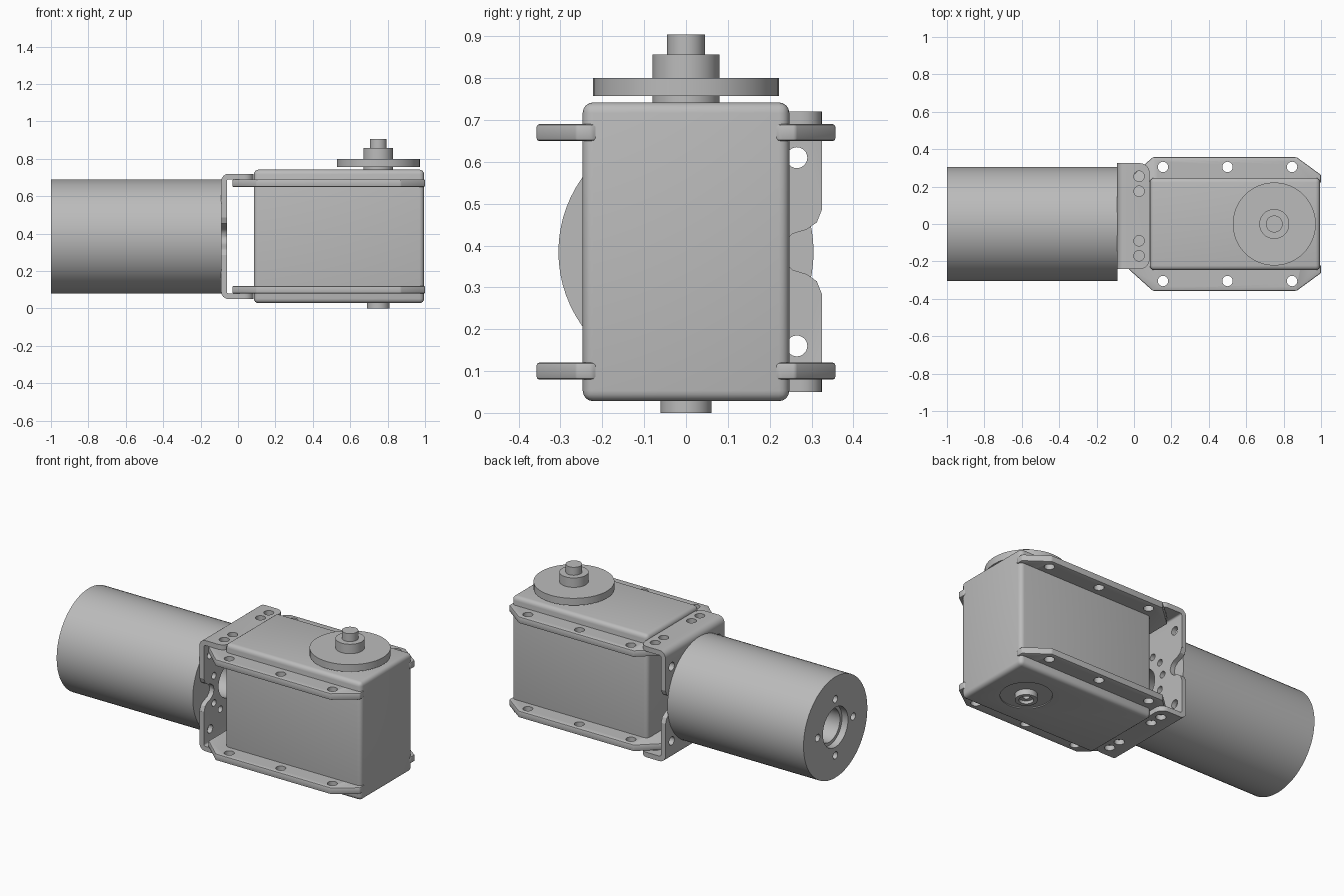
import bpy, bmesh, math

if "Cube" in bpy.data.objects:
    bpy.data.objects.remove(bpy.data.objects["Cube"])

GREY = bpy.data.materials.new("light_grey_metal")
GREY.use_nodes = True
COLOUR = (0.5, 0.5, 0.5, 1)
GREY.diffuse_color = COLOUR
GREY.node_tree.nodes["Principled BSDF"].inputs["Base Color"].default_value = COLOUR


def arc(cx, cy, r, start=0, end=360, n=40):
    """Points on an arc; a full turn leaves out the repeated end point."""
    steps = n if end - start == 360 else n - 1
    return [(cx + r * math.cos(math.radians(start + (end - start) * i / steps)),
             cy + r * math.sin(math.radians(start + (end - start) * i / steps)))
            for i in range(n)]


def place(axis, a, b, h):
    return {"x": (h, a, b), "y": (a, h, b), "z": (a, b, h)}[axis]


def prisms(name, outlines, axis, lo, hi):
    """Extrude one or more closed outlines along an axis into one object."""
    bm = bmesh.new()
    for pts in outlines:
        low = [bm.verts.new(place(axis, a, b, lo)) for a, b in pts]
        high = [bm.verts.new(place(axis, a, b, hi)) for a, b in pts]
        bm.faces.new(low)
        bm.faces.new(high)
        for i in range(len(pts)):
            j = (i + 1) % len(pts)
            bm.faces.new((low[i], low[j], high[j], high[i]))
    bmesh.ops.recalc_face_normals(bm, faces=bm.faces)
    mesh = bpy.data.meshes.new(name)
    bm.to_mesh(mesh)
    bm.free()
    mesh.materials.append(GREY)
    obj = bpy.data.objects.new(name, mesh)
    bpy.context.collection.objects.link(obj)
    return obj


def activate(obj):
    bpy.ops.object.select_all(action="DESELECT")
    obj.select_set(True)
    bpy.context.view_layer.objects.active = obj


def bevel(obj, width, segments):
    mod = obj.modifiers.new("rounded_edges", "BEVEL")
    mod.width, mod.segments = width, segments
    activate(obj)
    bpy.ops.object.modifier_apply(modifier=mod.name)


def cut(obj, outlines, axis, lo, hi):
    cutter = prisms("cutter", outlines, axis, lo, hi)
    cutter.hide_render = True
    mod = obj.modifiers.new("cut", "BOOLEAN")
    mod.operation, mod.solver, mod.object = "DIFFERENCE", "EXACT", cutter
    activate(obj)
    bpy.ops.object.modifier_apply(modifier=mod.name)
    bpy.data.objects.remove(cutter)


def smooth(obj):
    activate(obj)
    bpy.ops.object.shade_smooth_by_angle(angle=math.radians(32))


def box(a0, a1, b0, b1):
    return [(a0, b0), (a1, b0), (a1, b1), (a0, b1)]


AXIS_X, MID_Z, MID_Y = 0.75, 0.385, 0.0425
parts = []

# Gearbox housing with a shallow round recess underneath
housing = prisms("gearbox_housing", [box(0.085, 0.995, -0.247, 0.247)], "z", 0.028, 0.742)
bevel(housing, 0.025, 4)
cut(housing, [arc(AXIS_X, 0, 0.14)], "z", 0, 0.034)
parts.append(housing)

# Two mounting flanges with six holes each
half = [(-0.03, 0.24), (0.1, 0.357), (0.87, 0.357), (1, 0.262), (1, 0.225), (0.985, 0.2)]
outline = half + [(x, -y) for x, y in reversed(half)]
for name, z in (("lower_flange", 0.08), ("upper_flange", 0.65)):
    flange = prisms(name, [outline], "z", z, z + 0.04)
    bevel(flange, 0.006, 2)
    cut(flange, [arc(x, y, 0.028, n=24) for x in (0.155, 0.5, 0.845)
                 for y in (-0.305, 0.305)], "z", z - 0.1, z + 0.1)
    parts.append(flange)

# Output shaft stack
for name, r, lo, hi in (("output_collar", 0.08, 0.735, 0.758),
                        ("output_disc", 0.222, 0.757, 0.8),
                        ("output_hub", 0.08, 0.8, 0.857),
                        ("output_shaft", 0.045, 0.857, 0.905)):
    parts.append(prisms(name, [arc(AXIS_X, 0, r, n=48)], "z", lo, hi))

# Bottom bearing boss
boss = prisms("bottom_boss", [arc(AXIS_X, 0, 0.061)], "z", 0, 0.04)
cut(boss, [arc(AXIS_X, 0, 0.04)], "z", -0.1, 0.018)
cut(boss, [arc(AXIS_X, 0, 0.018, n=20)], "z", -0.1, 0.034)
parts.append(boss)

# Folded bracket: a bent strip seen from the side
back, tip, low, high, thick, bend = -0.09, 0.083, 0.05, 0.72, 0.03, 0.04
inner = bend - thick
cx, top_c, low_c = back + bend, high - bend, low + bend
strip = ([(tip, high)] + arc(cx, top_c, bend, 90, 180, 7)
         + arc(cx, low_c, bend, 180, 270, 7) + [(tip, low), (tip, low + thick)]
         + arc(cx, low_c, inner, 270, 180, 5)
         + arc(cx, top_c, inner, 180, 90, 5) + [(tip, high - thick)])
bracket = prisms("folded_bracket", [strip], "y", -0.24, 0.325)

# Rounded lip corners and lip holes
corners = []
for side in (-1, 1):
    edge = MID_Y + side * 0.2825
    quarter = [(x, MID_Y + side * y) for x, y in arc(tip - 0.05, 0.2325, 0.05, 0, 90, 7)]
    corners.append(quarter + [(tip - 0.05, edge + side * 0.02),
                              (tip + 0.02, edge + side * 0.02),
                              (tip + 0.02, MID_Y + side * 0.2325)])
cut(bracket, corners, "z", -0.1, 1)
cut(bracket, [arc(0.027, y, 0.028, n=24) for y in (0.255, 0.175, -0.09, -0.17)],
    "z", -0.1, 1)

# Side notches, corner holes, bolt ring and centre opening in the plate
curve = [(0.31, 0.105), (0.282, 0.1), (0.27, 0.07), (0.245, 0.053),
         (0.212, 0.043), (0.193, 0.025), (0.186, 0)]
loop = curve + [(y, -z) for y, z in reversed(curve[:-1])]
openings = [[(MID_Y + s * y, MID_Z + z) for y, z in loop] for s in (-1, 1)]
openings += [arc(MID_Y + s * 0.2225, MID_Z + t * 0.225, 0.025, n=24)
             for s in (-1, 1) for t in (-1, 1)]
openings += [arc(y, z, 0.02, n=16) for y, z in arc(0, MID_Z, 0.165, n=12)]
openings.append(arc(0, MID_Z, 0.1))
cut(bracket, openings, "x", -0.2, -0.055)
parts.append(bracket)

# Motor can with a stepped bore and four bolt holes in the end
motor = prisms("motor_can", [arc(0, MID_Z, 0.305, n=72)], "x", -1, -0.089)
cut(motor, [arc(0, MID_Z, 0.1)], "x", -1.1, 0)
cut(motor, [arc(0, MID_Z, 0.12)], "x", -1.1, -0.96)
cut(motor, [arc(y, z, 0.022, n=16) for y, z in arc(0, MID_Z, 0.17, n=4)],
    "x", -1.1, -0.93)
parts.append(motor)

for part in parts:
    smooth(part)
